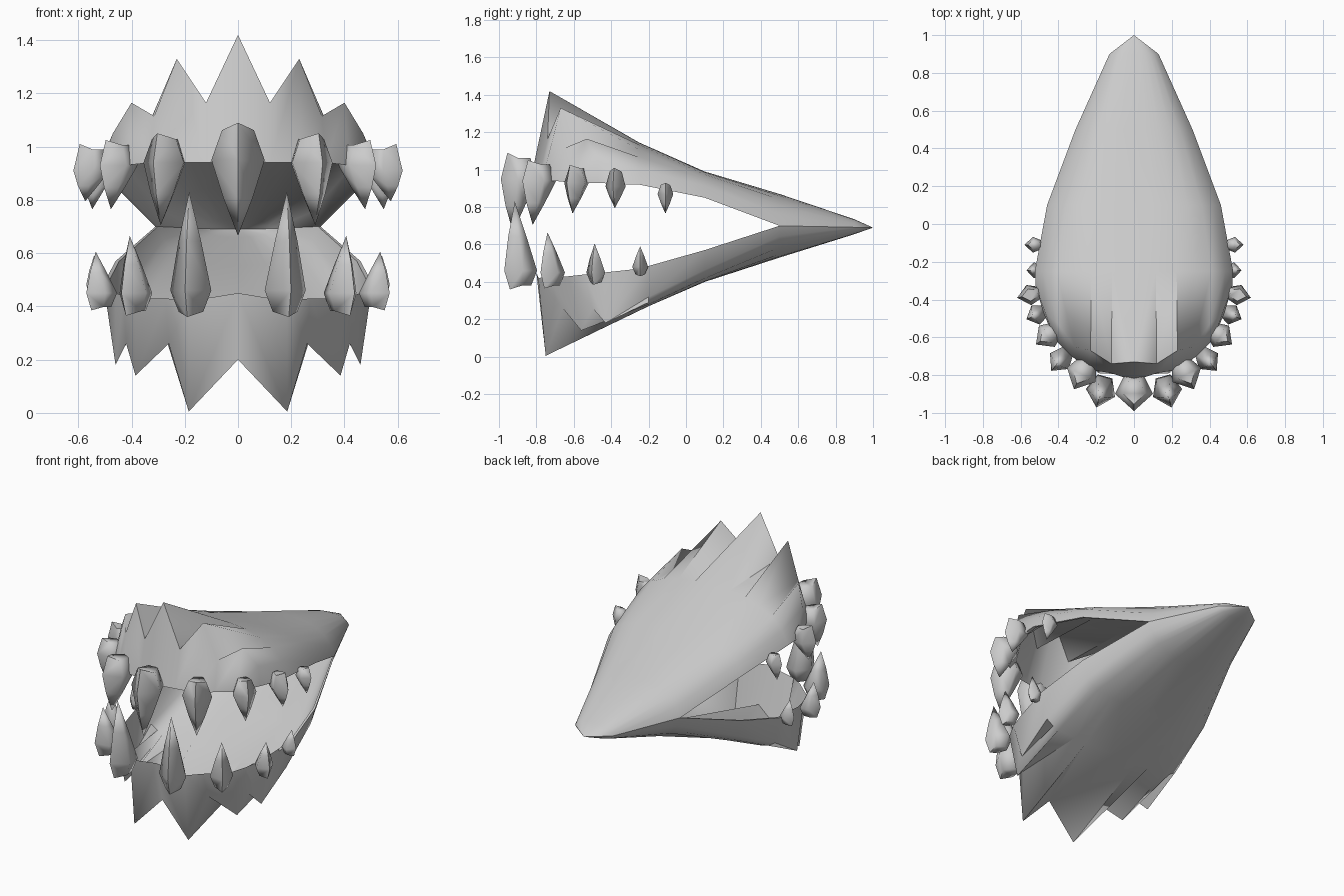
import bpy, bmesh, math
from mathutils import Vector

if "Cube" in bpy.data.objects:
    bpy.data.objects.remove(bpy.data.objects["Cube"])

grey = bpy.data.materials.new("plain grey")
grey.diffuse_color = (0.6, 0.6, 0.6, 1)
grey.use_nodes = True
grey.node_tree.nodes["Principled BSDF"].inputs["Base Color"].default_value = grey.diffuse_color


def finish(name, bm, mirror, angle):
    bmesh.ops.recalc_face_normals(bm, faces=bm.faces[:])
    me = bpy.data.meshes.new(name)
    bm.to_mesh(me)
    bm.free()
    me.materials.append(grey)
    ob = bpy.data.objects.new(name, me)
    bpy.context.collection.objects.link(ob)
    bpy.ops.object.select_all(action='DESELECT')
    ob.select_set(True)
    bpy.context.view_layer.objects.active = ob
    bpy.ops.object.shade_smooth_by_angle(angle=math.radians(angle))
    if mirror:
        m = ob.modifiers.new("mirror", 'MIRROR')
        m.use_clip = True
    return ob


def add_grid(bm, cache, rows):
    """Skin neighbouring rows of points, sharing coincident corners."""
    def vert(p):
        key = tuple(round(c, 4) for c in p)
        if key not in cache:
            cache[key] = bm.verts.new(p)
        return cache[key]
    for a, b in zip(rows, rows[1:]):
        for j in range(len(a) - 1):
            vs = list(dict.fromkeys(vert(p) for p in (a[j], a[j + 1], b[j + 1], b[j])))
            if len(vs) > 2 and not bm.faces.get(vs):
                bm.faces.new(vs)


def jaw(name, rim, crest, ts, stations):
    """stations, front to back: y, half width, ridge z, rim z, squareness."""
    def section(y, w, zt, zr, p, k=1.0, depth=1.0):
        return [(w * t * k, y, zr + (zt - zr) * depth * (1 - t ** p) ** (2 / p)) for t in ts]
    bm, cache = bmesh.new(), {}
    # outer skin: front wall, spikes, then the back running to the hinge
    backs = [section(*st) for st in stations]
    add_grid(bm, cache, [rim, crest] + backs)
    # thin-walled hollow inside, following the outer skin
    inner = [rim + [rim[-1]],
             [(x * .96, y + .03, r[2] + (z - r[2]) * .85)
              for (x, y, z), r in zip(crest, rim)] + [crest[-1]]]
    for st, bk in zip(stations, backs):
        inner.append(section(*st, .97, .87) + [bk[-1]])
    add_grid(bm, cache, inner)
    return finish(name, bm, True, 62)


# upper jaw
jaw("upper_jaw",
    [(0, -.83, .95), (.12, -.79, .94), (.24, -.77, .94), (.33, -.70, .94),
     (.42, -.61, .93), (.48, -.47, .93), (.52, -.33, .92)],
    [(0, -.73, 1.42), (.12, -.74, 1.165), (.23, -.67, 1.33), (.315, -.65, 1.115),
     (.40, -.53, 1.165), (.47, -.47, 1.05), (.52, -.33, .92)],
    (0, .22, .43, .62, .78, .92, 1),
    [(-.25, .525, 1.145, .92, 3), (.1, .46, .99, .85, 3.5), (.5, .31, .87, .70, 3),
     (.9, .13, .735, .692, 3), (1, 0, .69, .69, 3)])

# lower jaw
jaw("lower_jaw",
    [(0, -.80, .45), (.185, -.79, .42), (.27, -.73, .43), (.385, -.63, .43),
     (.43, -.54, .44), (.46, -.44, .45), (.49, -.30, .465)],
    [(0, -.74, .2), (.185, -.75, .005), (.26, -.66, .26), (.385, -.56, .14),
     (.42, -.50, .26), (.46, -.43, .18), (.49, -.30, .465)],
    (0, .36, .53, .76, .84, .93, 1),
    [(-.2, .505, .27, .485, 7), (.1, .46, .40, .57, 5), (.5, .31, .53, .70, 3),
     (.9, .13, .655, .692, 3), (1, 0, .69, .69, 3)])


def tooth(name, x, y, z_root, z_belly, z_tip, hw, hd):
    """Keeled fang: blunt root, wide belly, sharp tip, facing outwards."""
    out = Vector((x, min(y + .25, 0), 0)).normalized()
    side = Vector((-out.y, out.x, 0))
    c = Vector((x, y, 0))
    ring = [(1, 0), (.1, 1), (-.9, .5), (-.9, -.5), (.1, -1)]
    bm = bmesh.new()

    def loop(z, k, kd, shift, keel):
        return [bm.verts.new(c + out * (a * hd * kd + shift) + side * b * hw * k
                             + Vector((0, 0, z + (keel if a == 1 else 0))))
                for a, b in ring]
    d = z_root - z_belly
    root = loop(z_root - d * .2, .6, .65, 0, d * .2)
    belly = loop(z_belly, 1, 1, 0, 0)
    mid = loop(z_belly + (z_tip - z_belly) * .5, .55, .55, hd * .2, 0)
    tip = bm.verts.new(c + out * hd * .35 + Vector((0, 0, z_tip)))
    bm.faces.new(root)
    for i in range(5):
        j = (i + 1) % 5
        bm.faces.new((root[i], root[j], belly[j], belly[i]))
        bm.faces.new((belly[i], belly[j], mid[j], mid[i]))
        bm.faces.new((mid[i], mid[j], tip))
    finish(name, bm, x > 0, 72)


# upper fangs, front to back
for i, t in enumerate([(0, -.89, 1.09, .95, .665, .10, .10),
                       (.275, -.79, 1.05, .94, .705, .085, .095),
                       (.455, -.59, 1.025, .93, .765, .07, .08),
                       (.55, -.375, 1.01, .91, .795, .055, .07),
                       (.53, -.11, .93, .87, .765, .042, .05)]):
    tooth(f"upper_tooth_{i + 1}", *t)

# lower fangs, front to back
for i, t in enumerate([(.175, -.885, .36, .46, .83, .08, .09),
                       (.39, -.72, .365, .45, .665, .065, .075),
                       (.515, -.48, .385, .45, .605, .055, .06),
                       (.525, -.245, .43, .48, .59, .042, .045)]):
    tooth(f"lower_tooth_{i + 1}", *t)
